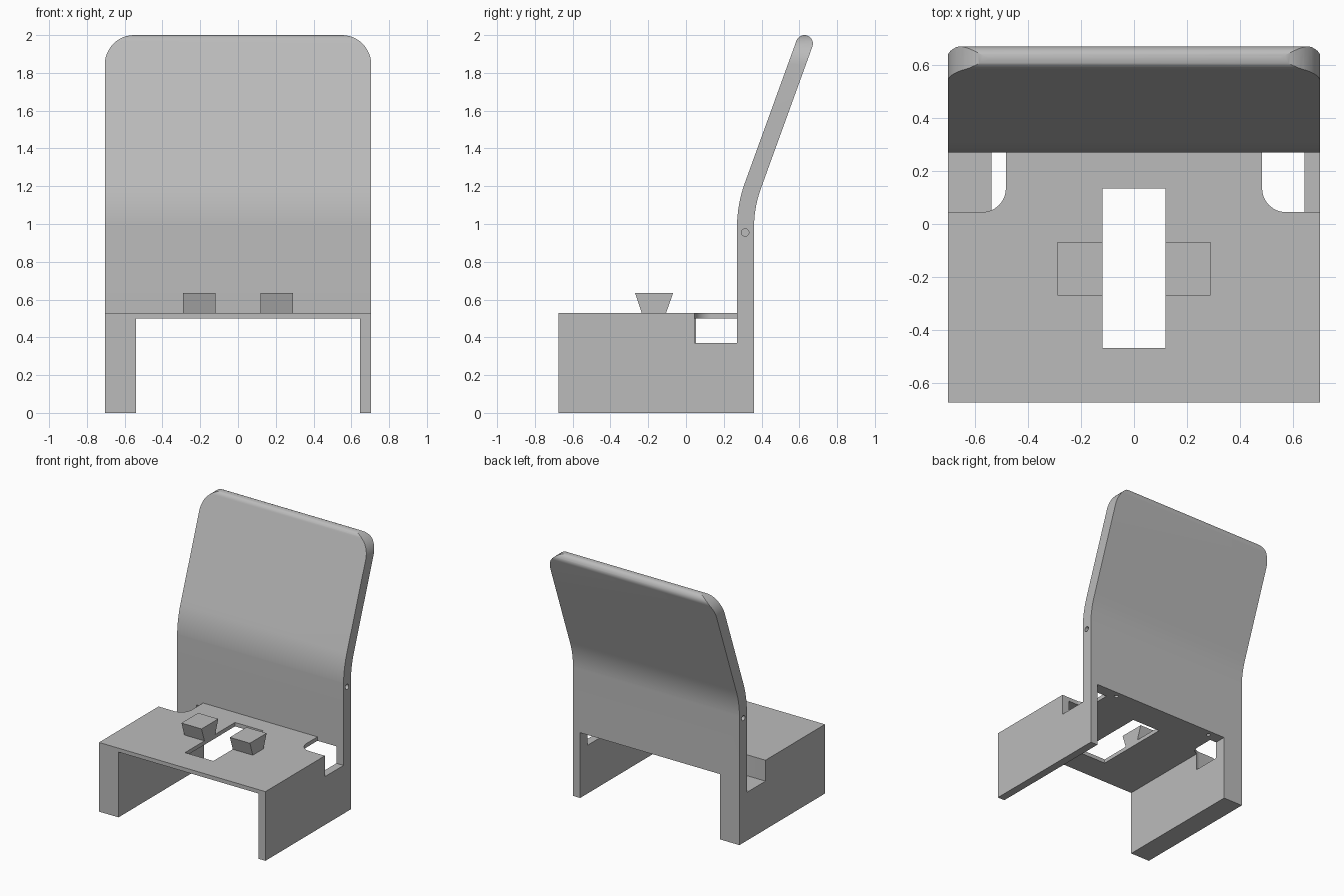
import bpy, bmesh
from math import sin, cos, radians, pi
from mathutils import Vector

default = bpy.data.objects.get("Cube")
if default:
    bpy.data.objects.remove(default, do_unlink=True)

GREY = (0.5, 0.5, 0.5, 1)
grey = bpy.data.materials.new("light grey")
grey.use_nodes = True
grey.diffuse_color = GREY
grey.node_tree.nodes["Principled BSDF"].inputs["Base Color"].default_value = GREY


def arc(cx, cy, r, a0, a1, n=12):
    """Points on an arc, angles in degrees."""
    steps = [radians(a0 + (a1 - a0) * i / n) for i in range(n + 1)]
    return [(cx + r * cos(a), cy + r * sin(a)) for a in steps]


def prism(name, outline, axis, lo, hi):
    """Extrude a 2D outline along an axis: x takes (y,z), y takes (x,z), z takes (x,y)."""
    place = {"x": lambda p, q: (lo, p, q),
             "y": lambda p, q: (p, lo, q),
             "z": lambda p, q: (p, q, lo)}[axis]
    bm = bmesh.new()
    face = bm.faces.new([bm.verts.new(place(p, q)) for p, q in outline])
    ext = bmesh.ops.extrude_face_region(bm, geom=[face])
    step = Vector([hi - lo if a == axis else 0 for a in "xyz"])
    bmesh.ops.translate(bm, vec=step, verts=[v for v in ext["geom"] if isinstance(v, bmesh.types.BMVert)])
    bmesh.ops.recalc_face_normals(bm, faces=bm.faces)
    mesh = bpy.data.meshes.new(name)
    bm.to_mesh(mesh)
    bm.free()
    mesh.materials.append(grey)
    obj = bpy.data.objects.new(name, mesh)
    bpy.context.collection.objects.link(obj)
    return obj


def rect(a0, a1, b0, b1):
    return [(a0, b0), (a1, b0), (a1, b1), (a0, b1)]


def activate(obj):
    bpy.ops.object.select_all(action="DESELECT")
    obj.select_set(True)
    bpy.context.view_layer.objects.active = obj


def combine(obj, tool, operation="DIFFERENCE"):
    """Apply a boolean and discard the tool."""
    mod = obj.modifiers.new(operation.title(), "BOOLEAN")
    mod.operation, mod.object, mod.solver = operation, tool, "EXACT"
    activate(obj)
    bpy.ops.object.modifier_apply(modifier=mod.name)
    bpy.data.objects.remove(tool, do_unlink=True)


HALF = 0.705                          # half width
FRONT, BACK = -0.675, 0.36            # base depth
PANEL = 0.27                          # front face of the backrest
DECK_LOW, DECK = 0.50, 0.53
BEND, LEAN = 0.98, 20                 # bend start height, lean angle
OUTER = 0.70                          # bend radius of the front face
INNER = OUTER - (BACK - PANEL)

# Side profile: base block, bent backrest, fully rounded top edge
pivot = PANEL + OUTER
profile = [(FRONT, 0), (BACK, 0)]
profile += arc(pivot, BEND, INNER, 180, 180 - LEAN)
profile += arc(0.627, 1.955, 0.045, -LEAN, 180 - LEAN, 16)
profile += arc(pivot, BEND, OUTER, 180 - LEAN, 180)
profile += [(PANEL, DECK), (FRONT, DECK)]
chair = prism("seat_and_backrest", profile, "x", -HALF, HALF)

# Rounded upper corners, as seen from the front
R = 0.155
front_shape = [(-HALF - 0.1, -0.1), (HALF + 0.1, -0.1), (HALF + 0.1, 1), (HALF, 1)]
front_shape += arc(HALF - R, 2 - R, R, 0, 90) + arc(R - HALF, 2 - R, R, 90, 180)
front_shape += [(-HALF, 1), (-HALF - 0.1, 1)]
combine(chair, prism("outline_tool", front_shape, "y", -1, 1), "INTERSECT")

# Space between the wide right leg and the thin left leg
combine(chair, prism("gap_tool", rect(-0.54, 0.645, -0.1, DECK_LOW), "y", -1, 1))

# Opening in the seat
combine(chair, prism("opening_tool", rect(-0.12, 0.12, -0.47, 0.135), "z", 0.4, 0.6))

for side in (-1, 1):
    # Side notch with one rounded inner corner
    notch = [(0.8, 0.045), (0.8, PANEL), (0.485, PANEL)] + arc(0.575, 0.135, 0.09, 180, 270)
    notch = [(side * x, y) for x, y in notch]
    combine(chair, prism("notch_tool", notch, "z", 0.37, 0.6))
    # Blind pin holes in the backrest edge and underside
    pin = arc(0.313, 0.955, 0.02, 0, 337.5, 15)
    combine(chair, prism("pin_tool", pin, "x", side * (HALF - 0.1), side * (HALF + 0.1)))
    screw = arc(side * 0.43, 0.315, 0.015, 0, 337.5, 15)
    combine(chair, prism("screw_tool", screw, "z", 0.4, 0.6))

activate(chair)
bpy.ops.object.shade_smooth_by_angle(angle=radians(25))

# Flared blocks beside the opening
for name, x0 in (("right_block", -0.29), ("left_block", 0.12)):
    flare = [(-0.235, DECK), (-0.105, DECK), (-0.068, 0.635), (-0.27, 0.635)]
    prism(name, flare, "x", x0, x0 + 0.17)
